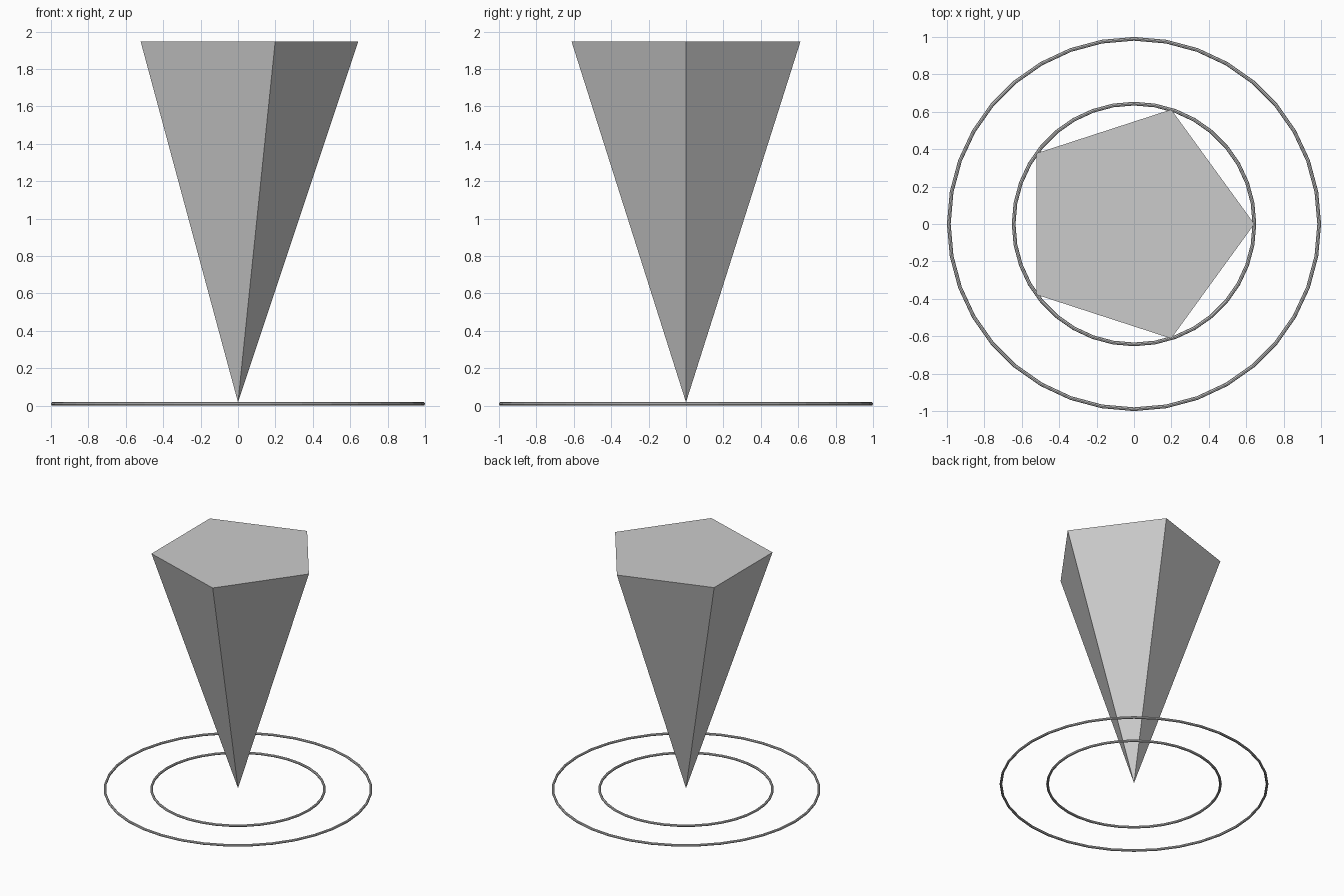
import bpy
import math

if "Cube" in bpy.data.objects:
    bpy.data.objects.remove(bpy.data.objects["Cube"])

TUBE = 0.0099


def ring(name, radius):
    bpy.ops.mesh.primitive_torus_add(
        major_radius=radius, minor_radius=TUBE,
        major_segments=36, minor_segments=8, location=(0, 0, TUBE))
    bpy.context.object.name = name


# Thin ground rings
ring("outer_ring", 1 - TUBE)
ring("inner_ring", 0.6436)

# Inverted five-sided spike, one corner pointing along +x
apex_z, top_z = 0.018, 1.948
bpy.ops.mesh.primitive_cone_add(
    vertices=5, radius1=0, radius2=0.6436, depth=top_z - apex_z,
    location=(0, 0, (apex_z + top_z) / 2), rotation=(0, 0, -math.pi / 2))
spike = bpy.context.object
spike.name = "inverted_spike"
bpy.ops.object.transform_apply(location=False, rotation=True, scale=False)
